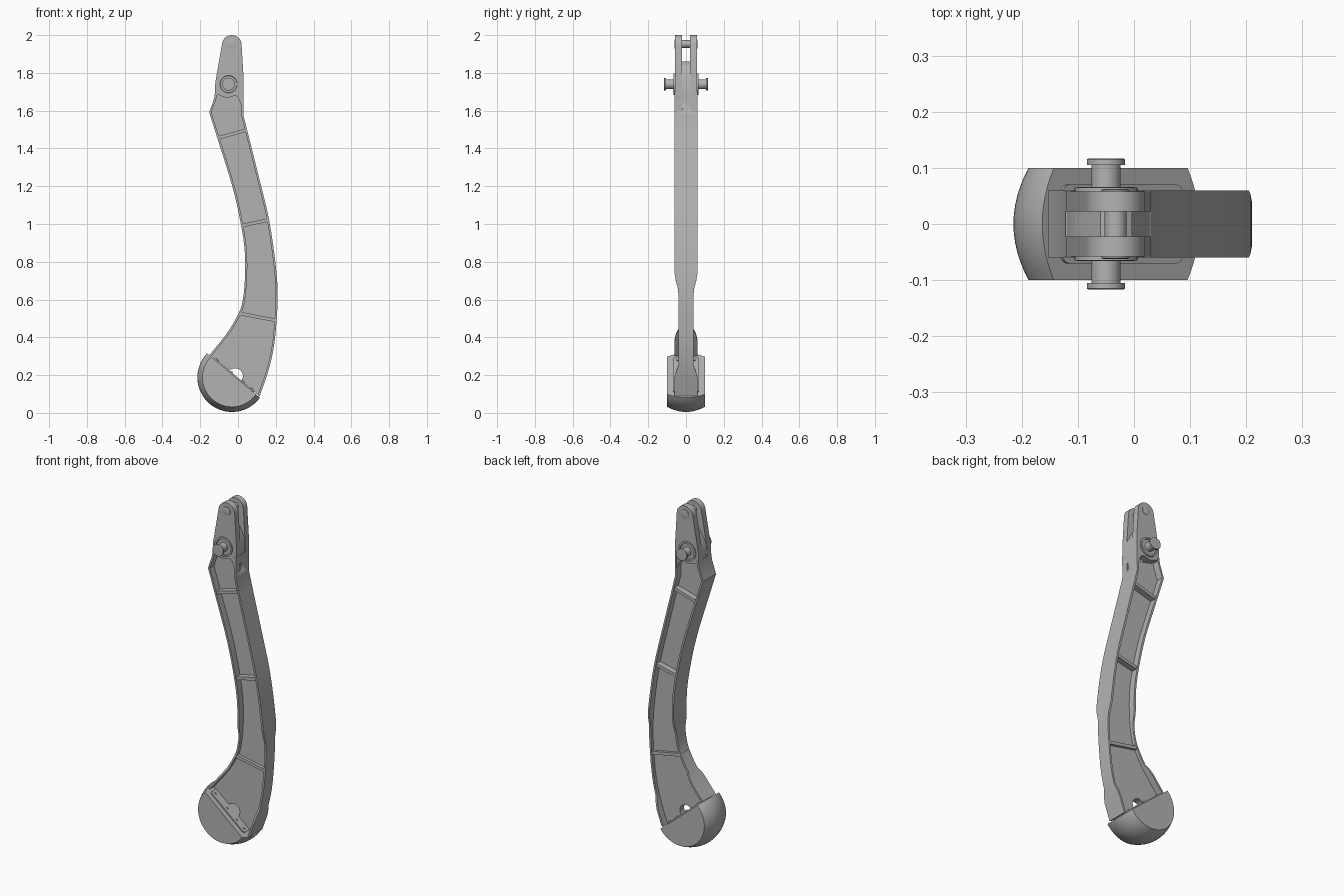
import bpy, bmesh
from math import sin, cos, asin, pi, radians
from mathutils import Vector

cube = bpy.data.objects.get("Cube")
if cube:
    bpy.data.objects.remove(cube, do_unlink=True)

grey = bpy.data.materials.new("matte grey")
grey.use_nodes = True
tone = (0.45, 0.45, 0.45, 1)
grey.diffuse_color = tone
grey.node_tree.nodes["Principled BSDF"].inputs["Base Color"].default_value = tone


def loft(name, rings):
    """Skin a row of closed rings of 3D points and cap both ends."""
    bm = bmesh.new()
    rows = [[bm.verts.new(p) for p in ring] for ring in rings]
    for a, b in zip(rows, rows[1:]):
        for i in range(len(a)):
            j = (i + 1) % len(a)
            bm.faces.new((a[i], a[j], b[j], b[i]))
    bm.faces.new(rows[0][::-1])
    bm.faces.new(rows[-1])
    bmesh.ops.recalc_face_normals(bm, faces=bm.faces)
    mesh = bpy.data.meshes.new(name)
    bm.to_mesh(mesh)
    bm.free()
    obj = bpy.data.objects.new(name, mesh)
    bpy.context.collection.objects.link(obj)
    mesh.materials.append(grey)
    bpy.ops.object.select_all(action='DESELECT')
    obj.select_set(True)
    bpy.context.view_layer.objects.active = obj
    bpy.ops.object.shade_smooth_by_angle(angle=radians(30))
    return obj


def slab(name, outline, y0, y1):
    """Extrude an (x, z) outline from y0 to y1."""
    return loft(name, [[(p[0], y, p[1]) for p in outline] for y in (y0, y1)])


def lathe(name, x, z, profile, n=32):
    """Turn (y, radius) pairs about an axis along y."""
    return loft(name, [[(x + r * cos(2 * pi * i / n), y, z + r * sin(2 * pi * i / n))
                        for i in range(n)] for y, r in profile])


def mirrored(profile):
    return [(-y, r) for y, r in reversed(profile)] + profile


def smooth(points, steps=4):
    """Catmull-Rom curve through (x, z) points."""
    p = [Vector(q) for q in points]
    p = [p[0]] + p + [p[-1]]
    out = []
    for a, b, c, d in zip(p, p[1:], p[2:], p[3:]):
        for k in range(steps):
            t = k / steps
            out.append(0.5 * (2 * b + (c - a) * t + (2 * a - 5 * b + 4 * c - d) * t ** 2
                              + (3 * b - a - 3 * c + d) * t ** 3))
    return out + [p[-1]]


def ramp(z, stops):
    """Piecewise linear half-width by height; stops run upward."""
    for (z0, w0), (z1, w1) in zip(stops, stops[1:]):
        if z <= z1:
            return w0 + (w1 - w0) * max(0, (z - z0) / (z1 - z0))
    return stops[-1][1]


# Side curves of the leg, from top to bottom
rear = [Vector(p) for p in ((-.122, 1.7), (-.125, 1.67), (-.152, 1.59))] + smooth(
    [(-.108, 1.45), (-.03, 1.2), (.015, 1.0), (.036, .85), (.036, .7), (.022, .58),
     (-.005, .51), (-.06, .42), (-.15, .307)])
front = [Vector(p) for p in ((.03, 1.7), (.028, 1.58))] + smooth(
    [(.05, 1.49), (.11, 1.25), (.165, 1.02), (.2, .78), (.21, .63), (.205, .5),
     (.19, .35), (.16, .22), (.115, .09)])


def inset(path, sign, depth):
    out = []
    for i, p in enumerate(path):
        t = (path[min(i + 1, len(path) - 1)] - path[max(i - 1, 0)]).normalized()
        out.append(p + sign * depth * Vector((-t.y, t.x)))
    return out


def flange(name, path, sign, stops):
    rings = []
    for p, q in zip(path, inset(path, sign, .011)):
        w = ramp(p.y, stops)
        rings.append([(p.x, -w, p.y), (p.x, w, p.y), (q.x, w, q.y), (q.x, -w, q.y)])
    return loft(name, rings)


upper = [(.65, .04), (.72, .06), (2, .06)]
flange("rear_flange", rear, 1, [(.3, .06), (.41, .06), (.44, .04)] + upper)
front_flange = flange("front_flange", front, -1, [(.08, .06), (.2, .06), (.25, .04)] + upper)

# Small slot in the front flange
cutter = slab("slot_cutter", [(0, 1.61), (.06, 1.61), (.06, 1.655), (0, 1.655)], -.035, -.015)
cutter.hide_render = True
cutter.hide_viewport = True
cut = front_flange.modifiers.new("slot", 'BOOLEAN')
cut.operation = 'DIFFERENCE'
cut.object = cutter

# Thin web with a half-round notch above the foot
u, n = Vector((.766, -.643)), Vector((.643, .766))
mid = Vector((-.015, .195))
notch = [mid + .041 * (u * cos(a) + n * sin(a)) for a in (i * pi / 16 for i in range(17))]
web = inset(rear, 1, .004) + notch[::-1] + inset(front, -1, .004)[::-1]
slab("web", web, -.02, .02)

# Cross ribs
for name, a, b, w in (("upper_rib", (-.1, 1.457), (.042, 1.497), .054),
                      ("middle_rib", (.018, .99), (.163, 1.022), .054),
                      ("lower_rib", (.005, .527), (.2, .49), .037)):
    a, b = Vector(a), Vector(b)
    d = (b - a).normalized()
    side = .009 * Vector((-d.y, d.x))
    slab(name, [a - side, b - side, b + side, a + side], -w, w)

# Fork cheeks with a wavy lower edge and round tips
wave = smooth([(-.134, 1.64), (-.118, 1.676), (-.1, 1.682), (-.06, 1.668), (-.02, 1.678),
               (0, 1.67), (.014, 1.635), (.029, 1.6)], 3)
tip = [(-.033 + .052 * cos(a), 1.948 + .052 * sin(a)) for a in (radians(5 + i * 10) for i in range(18))]
cheek = wave + [(.03, 1.77)] + tip + [(-.12, 1.75), (-.124, 1.67)]
for name, s in (("left_cheek", 1), ("right_cheek", -1)):
    slab(name, cheek, s * .022, s * .058)

# Block between the cheeks
slab("fork_core", [(-.12, 1.68), (.028, 1.65), (.028, 1.78), (-.005, 1.845), (-.03, 1.86),
                   (-.06, 1.86), (-.1, 1.8), (-.118, 1.76)], -.0225, .0225)

# Pins
lathe("main_pin", -.05, 1.74, mirrored(
    [(.04, .02), (.04, .056), (.065, .056), (.066, .046), (.06, .044), (.06, .026),
     (.105, .026), (.105, .034), (.115, .034), (.117, .031)]))
lathe("top_pin", -.033, 1.953, mirrored(
    [(.05, .02), (.05, .025), (.061, .025), (.062, .022)]))

# Foot: crowned half drum cut by a sloped plane
centre, lift = Vector((-.032, .188)), .013
rings = []
for k in range(13):
    y = -.1 + k / 60
    r = .183 - .027 * (y / .1) ** 2
    a0 = asin(lift / r)
    ring = []
    for i in range(41):
        a = a0 - (pi + 2 * a0) * i / 40
        p = centre + r * (u * cos(a) + n * sin(a))
        ring.append((p.x, y, p.y))
    rings.append(ring)
loft("foot", rings)

# Mounting plate with rounded corners and bolts on the cut face
deck = centre + n * lift


def on_deck(s, y, h):
    p = deck + u * s + n * h
    return (p.x, y, p.y)


def deck_disc(name, s, y, r, h, count=12):
    ang = [2 * pi * i / count for i in range(count)]
    loft(name, [[on_deck(s + r * cos(a), y + r * sin(a), t) for a in ang] for t in (-.002, h)])


corners = [(sx * .125 + .015 * cos(a), sy * .055 + .015 * sin(a))
           for sx, sy, start in ((1, 1, 0), (-1, 1, 90), (-1, -1, 180), (1, -1, 270))
           for a in (radians(start + 18 * i) for i in range(6))]
loft("mounting_plate", [[on_deck(s, y, h) for s, y in corners] for h in (-.002, .006)])
for s in (-.12, -.02, .06, .12):
    for y in (-.045, .045):
        deck_disc("plate_bolt", s, y, .007, .011)
